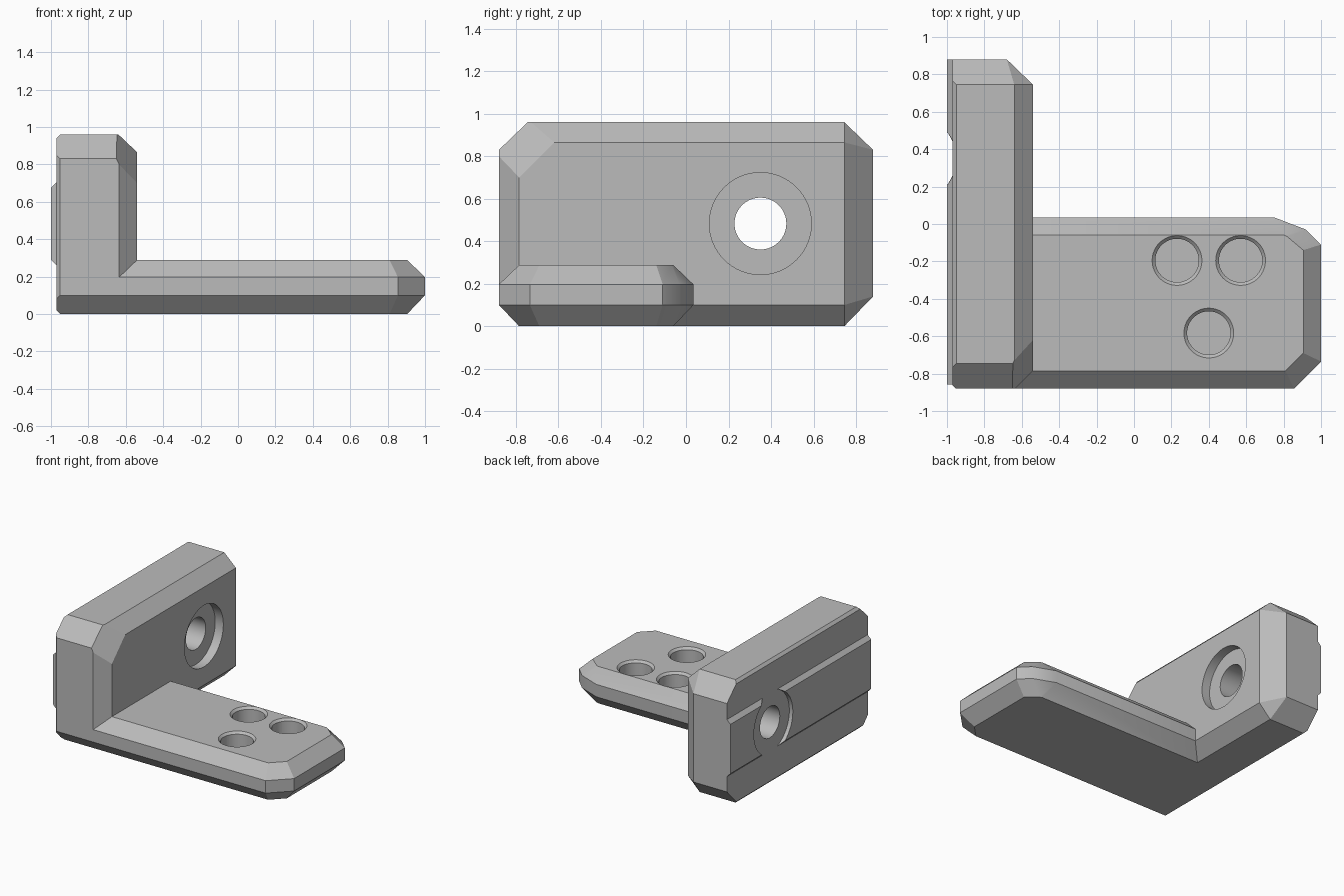
import bpy, bmesh, math
from mathutils import Vector, Matrix

cube = bpy.data.objects.get("Cube")
if cube:
    bpy.data.objects.remove(cube, do_unlink=True)

grey = bpy.data.materials.new("plain_grey")
grey.use_nodes = True
grey.diffuse_color = (0.5, 0.5, 0.5, 1)
grey.node_tree.nodes["Principled BSDF"].inputs["Base Color"].default_value = (0.5, 0.5, 0.5, 1)


def make_object(name, bm):
    bmesh.ops.recalc_face_normals(bm, faces=bm.faces)
    mesh = bpy.data.meshes.new(name)
    bm.to_mesh(mesh)
    bm.free()
    mesh.materials.append(grey)
    obj = bpy.data.objects.new(name, mesh)
    bpy.context.collection.objects.link(obj)
    return obj


def loft(name, rings):
    """Closed solid through a list of matching point rings."""
    bm = bmesh.new()
    loops = [[bm.verts.new(p) for p in ring] for ring in rings]
    for a, b in zip(loops, loops[1:]):
        for i in range(len(a)):
            j = (i + 1) % len(a)
            bm.faces.new((a[i], a[j], b[j], b[i]))
    bm.faces.new(loops[0])
    bm.faces.new(loops[-1])
    return make_object(name, bm)


def cylinder(name, centre, axis, r1, r2, depth):
    """Cone or cylinder starting at centre and running along axis."""
    bm = bmesh.new()
    turn = Vector(axis).to_track_quat('Z', 'Y').to_matrix().to_4x4()
    matrix = Matrix.Translation(centre) @ turn @ Matrix.Translation((0, 0, depth / 2))
    bmesh.ops.create_cone(bm, cap_ends=True, segments=64, radius1=r1,
                          radius2=r2, depth=depth, matrix=matrix)
    return make_object(name, bm)


def combine(target, tool, operation):
    mod = target.modifiers.new(tool.name, 'BOOLEAN')
    mod.operation, mod.object, mod.solver = operation, tool, 'EXACT'
    bpy.context.view_layer.objects.active = target
    bpy.ops.object.modifier_apply(modifier=mod.name)
    bpy.data.objects.remove(tool, do_unlink=True)


# Upright wall: a box trimmed by planes
L, R, F, B, H = -0.97, -0.54, -0.88, 0.88, 0.96
bm = bmesh.new()
bmesh.ops.create_cube(bm, size=1, matrix=Matrix.Translation(((L + R) / 2, 0, H / 2))
                      @ Matrix.Diagonal((R - L, B - F, H, 1)))


def trim(a, b, c):
    a, b, c = Vector(a), Vector(b), Vector(c)
    normal = (b - a).cross(c - a).normalized()
    if normal.dot(a - Vector((-0.76, 0, H / 2))) < 0:
        normal.negate()
    bmesh.ops.bisect_plane(bm, geom=bm.verts[:] + bm.edges[:] + bm.faces[:], dist=1e-5,
                           plane_co=a, plane_no=normal, clear_outer=True)
    bmesh.ops.holes_fill(bm, edges=[e for e in bm.edges if e.is_boundary], sides=0)


def trim_y(x1, z1, x2, z2):
    trim((x1, 0, z1), (x2, 0, z2), (x1, 1, z1))


def trim_x(y1, z1, y2, z2):
    trim((0, y1, z1), (0, y2, z2), (1, y1, z1))


def trim_z(x1, y1, x2, y2):
    trim((x1, y1, 0), (x2, y2, 0), (x1, y1, 1))


trim_x(F, 0.83, -0.745, H)
trim_x(B, 0.83, 0.745, H)
trim_x(B, 0.14, 0.745, 0)
trim_x(F, 0.1, -0.785, 0)
trim_y(-0.64, H, R, 0.865)
trim_y(-0.64, 0, R, 0.1)
trim_z(-0.635, F, R, -0.785)
trim_z(-0.68, B, R, 0.745)
# Blended inner corners
trim((R, -0.785, 0.7), (R, -0.62, 0.865), (-0.65, F, 0.83))
trim((-0.64, 0.745, H), (R, 0.745, 0.865), (-0.68, B, 0.83))
trim((-0.64, 0.745, 0), (R, 0.745, 0.1), (-0.68, B, 0.14))
# Fine outer edges
trim_y(L, 0.94, -0.95, H)
trim_y(L, 0.02, -0.95, 0)
trim_z(L, -0.862, -0.952, F)
bracket = make_object("angle_bracket", bm)

# Foot plate: plan outline with sloped rims above and below
outer = [(-0.75, F), (0.855, F), (1, -0.735), (1, -0.11), (0.92, -0.03), (0.75, 0.035), (-0.75, 0.035)]
inner = [(-0.75, -0.785), (0.81, -0.785), (0.905, -0.69), (0.905, -0.14),
         (0.82, -0.068), (0.805, -0.06), (-0.75, -0.06)]
foot = loft("foot_plate", [[(x, y, z) for x, y in ring] for ring, z in
                           ((inner, 0), (outer, 0.1), (outer, 0.197), (inner, 0.288))])
combine(bracket, foot, 'UNION')

# Raised rail on the outer side, interrupted by a round clearance
rail_section = [(-0.95, 0.26), (L, 0.26), (-1, 0.29), (-1, 0.675), (L, 0.705), (-0.95, 0.705)]
rail = loft("locating_rail", [[(x, y, z) for x, z in rail_section] for y in (-0.857, B)])
bore = (0.35, 0.483)
combine(rail, cylinder("rail_clearance", (-1.1, *bore), (1, 0, 0), 0.24, 0.24, 0.3), 'DIFFERENCE')
combine(bracket, rail, 'UNION')

# Bolt hole with counterbore
combine(bracket, cylinder("bolt_hole", (-1.1, *bore), (1, 0, 0), 0.122, 0.122, 0.8), 'DIFFERENCE')
combine(bracket, cylinder("counterbore", (R - 0.07, *bore), (1, 0, 0), 0.24, 0.24, 0.3), 'DIFFERENCE')

# Three blind sockets with bevelled rims
for x, y in ((0.23, -0.195), (0.57, -0.195), (0.4, -0.583)):
    combine(bracket, cylinder("socket", (x, y, 0.09), (0, 0, 1), 0.116, 0.116, 0.3), 'DIFFERENCE')
    combine(bracket, cylinder("socket_rim", (x, y, 0.268), (0, 0, 1), 0.113, 0.143, 0.03), 'DIFFERENCE')

bpy.ops.object.select_all(action='DESELECT')
bracket.select_set(True)
bpy.context.view_layer.objects.active = bracket
bpy.ops.object.shade_smooth_by_angle(angle=math.radians(25))
